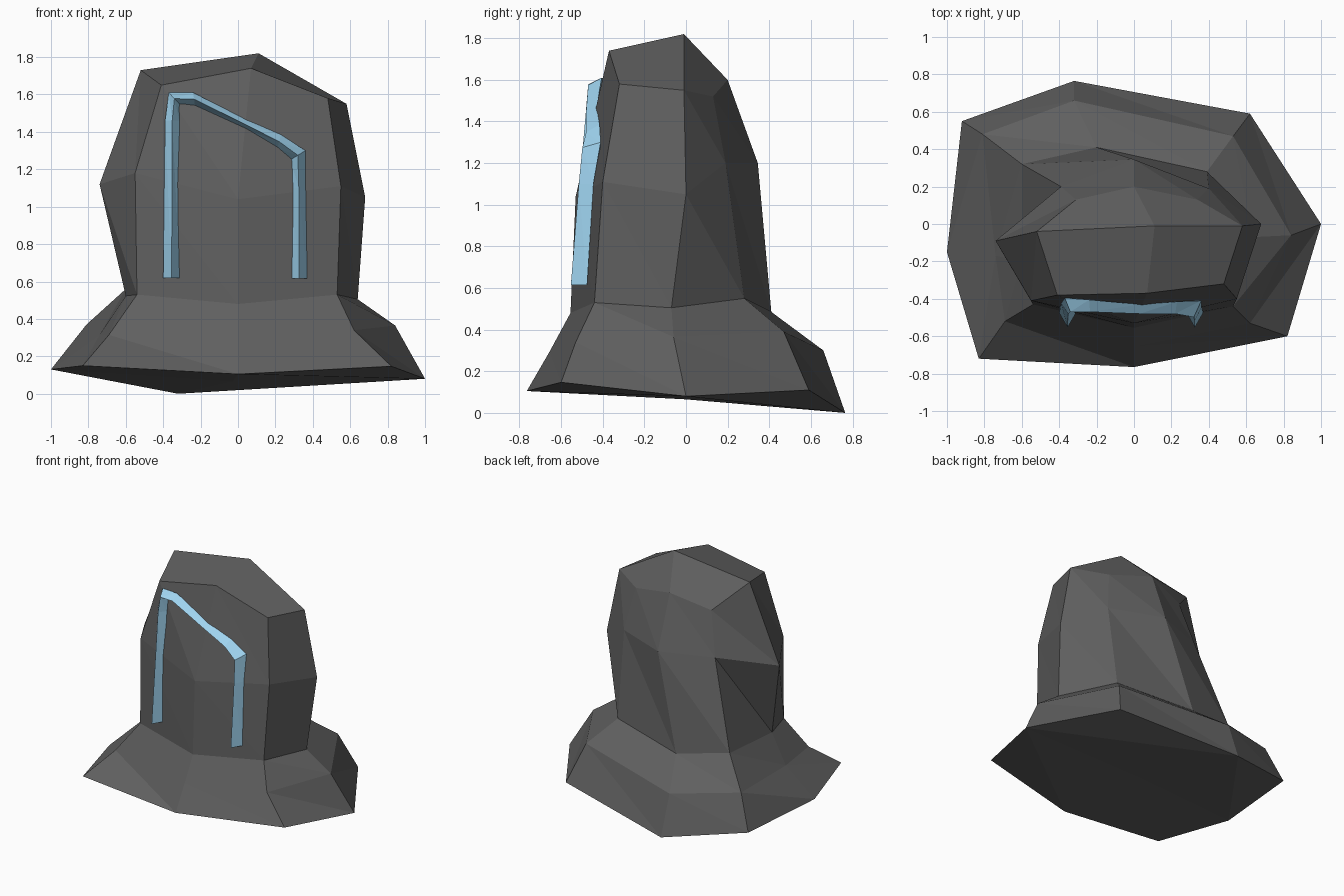
import bpy
import bmesh
from mathutils import Vector

if "Cube" in bpy.data.objects:
    bpy.data.objects.remove(bpy.data.objects["Cube"])


def loft(bm, sections):
    """Skin a stack of equal-length cross-sections with triangles."""
    loops = [[bm.verts.new(p) for p in s] for s in sections]
    n = len(loops[0])
    for low, high in zip(loops, loops[1:]):
        for i in range(n):
            j = (i + 1) % n
            bm.faces.new((low[i], low[j], high[i]))
            bm.faces.new((low[j], high[j], high[i]))
    return loops


def finish(name, bm, colour):
    """Turn a bmesh into a coloured object."""
    bmesh.ops.recalc_face_normals(bm, faces=bm.faces[:])
    mesh = bpy.data.meshes.new(name)
    bm.to_mesh(mesh)
    bm.free()
    obj = bpy.data.objects.new(name, mesh)
    bpy.context.collection.objects.link(obj)
    mat = bpy.data.materials.new(name + "_colour")
    mat.diffuse_color = (*colour, 1)
    mat.use_nodes = True
    mat.node_tree.nodes["Principled BSDF"].inputs["Base Color"].default_value = mat.diffuse_color
    mesh.materials.append(mat)


# Stone body: irregular eight-sided rings, starting front left, anticlockwise
base = [(-.83, -.72, .15), (0, -.765, .105), (.82, -.60, .147), (1, 0, .08),
        (.62, .59, .11), (-.32, .765, 0), (-.92, .55, .115), (-1, -.15, .13)]
flare = [(-.69, -.52, .315), (0, -.655, .295), (.62, -.53, .34), (.84, -.06, .365),
         (.53, .47, .39), (-.32, .66, .30), (-.81, .48, .37), (-.74, -.17, .315)]
neck = [(-.54, -.43, .53), (0, -.555, .48), (.53, -.44, .53), (.64, -.07, .505),
        (.39, .28, .55), (-.2, .41, .485), (-.6, .32, .56), (-.60, -.2, .523)]
shoulder = [(-.55, -.41, 1.18), (0, -.53, 1.04), (.55, -.40, 1.11), (.68, 0, 1.05),
            (.40, .19, 1.2), (0, .345, 1.2), (-.39, .2, 1.2), (-.74, -.09, 1.12)]
crown = [(-.41, -.38, 1.65), (.07, -.37, 1.74), (.48, -.32, 1.58), (.58, -.01, 1.55),
         (.34, .13, 1.52), (0, .2, 1.6), (-.31, .13, 1.52), (-.52, -.04, 1.73)]
bm = bmesh.new()
rings = loft(bm, [base, flare, neck, shoulder, crown])

# Faceted cap and underside: corner panels around a middle point
peak = bm.verts.new((.11, -.01, 1.82))
under = bm.verts.new((-.03, 0, .065))
for a, b, c in ((7, 0, 1), (1, 2, 3), (3, 4, 5), (5, 6, 7)):
    top, low = rings[-1], rings[0]
    bm.faces.new((top[a], top[b], top[c], peak))
    bm.faces.new((low[a], low[b], low[c]))
    bm.faces.new((low[a], low[c], under))
finish("stone_body", bm, (.115, .115, .115))

# Doorway trim: triangular moulding along a crooked arch
# (x, wall y, z, outward half-width x, outward half-width z, ridge depth)
path = [(-.355, -.475, .62, -.045, 0, .078),
        (-.352, -.425, 1.46, -.038, 0, .055),
        (-.34, -.395, 1.578, -.03, .032, .075),
        (-.235, -.405, 1.575, -.005, .035, .065),
        (.03, -.43, 1.445, .005, .025, .05),
        (.22, -.415, 1.348, .01, .037, .065),
        (.32, -.41, 1.275, .04, .025, .088),
        (.325, -.445, 1.1, .037, 0, .07),
        (.325, -.475, .615, .045, 0, .078)]
sections = []
for x, y, z, dx, dz, depth in path:
    centre, out = Vector((x, y, z)), Vector((dx, 0, dz))
    sections.append([centre + out, centre + Vector((0, -depth, 0)), centre - out])
bm = bmesh.new()
ends = loft(bm, sections)
bm.faces.new(ends[0])
bm.faces.new(ends[-1])
finish("doorway_trim", bm, (.36, .68, .90))
